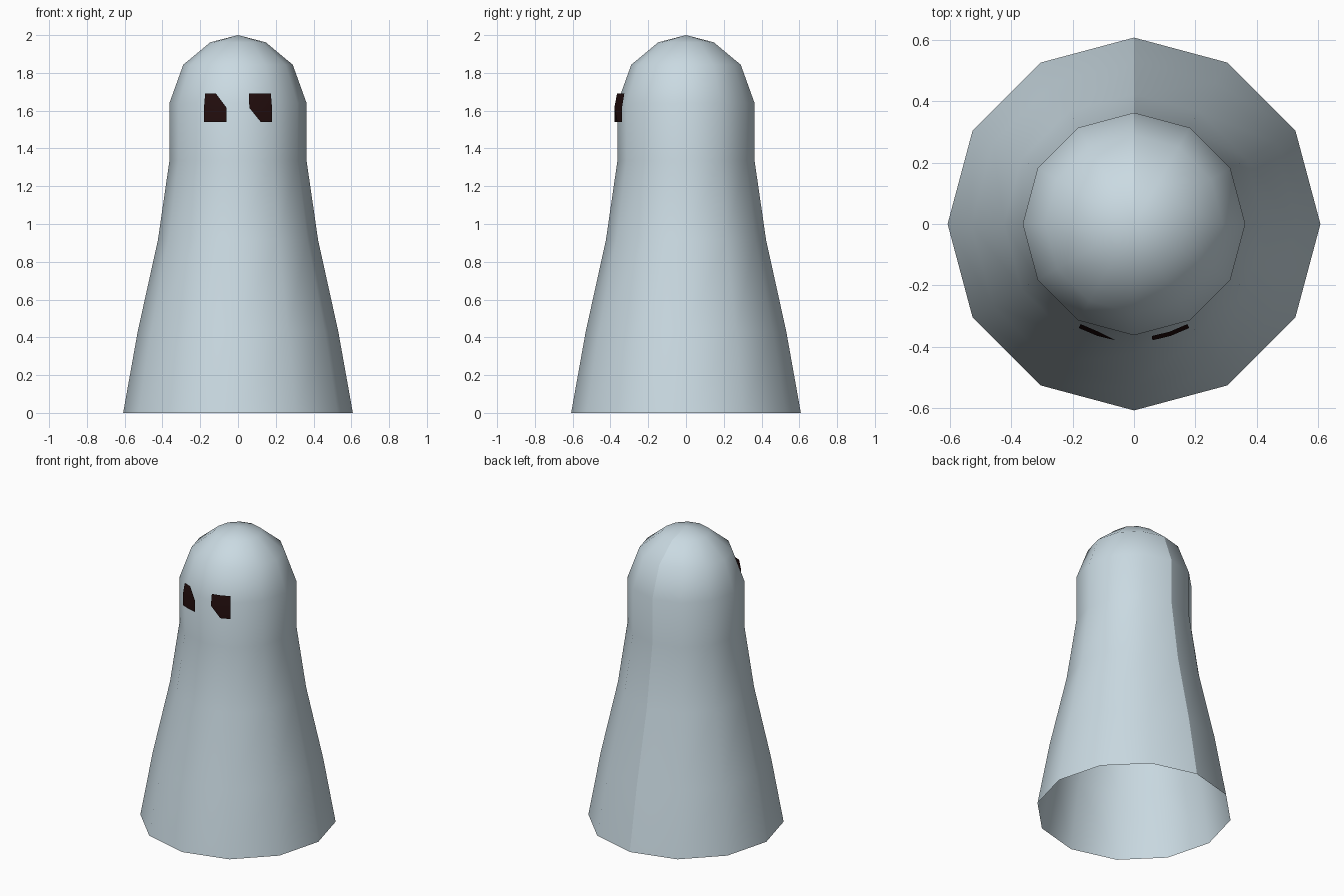
import bpy, bmesh
from math import sin, cos, radians, pi

if "Cube" in bpy.data.objects:
    bpy.data.objects.remove(bpy.data.objects["Cube"])


def material(name, rgb):
    m = bpy.data.materials.new(name)
    m.diffuse_color = (*rgb, 1)
    m.use_nodes = True
    m.node_tree.nodes["Principled BSDF"].inputs["Base Color"].default_value = m.diffuse_color
    return m


def sheet(name, rings, angles, mat, skip=None, cap=None):
    """Smooth open sheet: rings of (radius, z) swept over angles measured from the front."""
    bm = bmesh.new()
    grid = [[bm.verts.new((r * sin(a), -r * cos(a), z)) for a in angles] for r, z in rings]
    for i in range(len(rings) - 1):
        for j in range(len(angles) - 1):
            quad = [grid[i][j], grid[i][j + 1], grid[i + 1][j + 1], grid[i + 1][j]]
            # a clipped cell loses its outer corner
            bm.faces.new([v for v in quad if skip is None or v is not grid[skip[0]][skip[1]]])
    if cap is not None:
        tip = bm.verts.new((0, 0, cap))
        for a, b in zip(grid[-1], grid[-1][1:]):
            bm.faces.new((a, b, tip))
    for f in bm.faces:
        f.smooth = True
    me = bpy.data.meshes.new(name)
    bm.to_mesh(me)
    bm.free()
    me.materials.append(mat)
    ob = bpy.data.objects.new(name, me)
    bpy.context.collection.objects.link(ob)
    return ob


pale = material("pale blue grey", (0.59, 0.70, 0.76))
dark = material("dark maroon", (0.016, 0.004, 0.004))

# Hollow cloth body, 12 sides, open below, with an open seam down the back
profile = [(0.608, 0), (0.531, 0.43), (0.424, 0.915), (0.363, 1.335),
           (0.363, 1.64), (0.29, 1.843), (0.147, 1.962)]
sheet("cloth_body", profile, [-pi + j * pi / 6 for j in range(13)], pale, cap=2.0)

# Thin curved eye patches floating just off the cloth, each with one clipped corner
eye_rings = [(0.384, 1.54), (0.384, 1.615), (0.37, 1.69)]
eye_angles = [radians(a) for a in (9, 18.3, 28)]
sheet("right_eye", eye_rings, eye_angles, dark, skip=(0, 0))
sheet("left_eye", eye_rings, [-a for a in reversed(eye_angles)], dark, skip=(2, 2))
